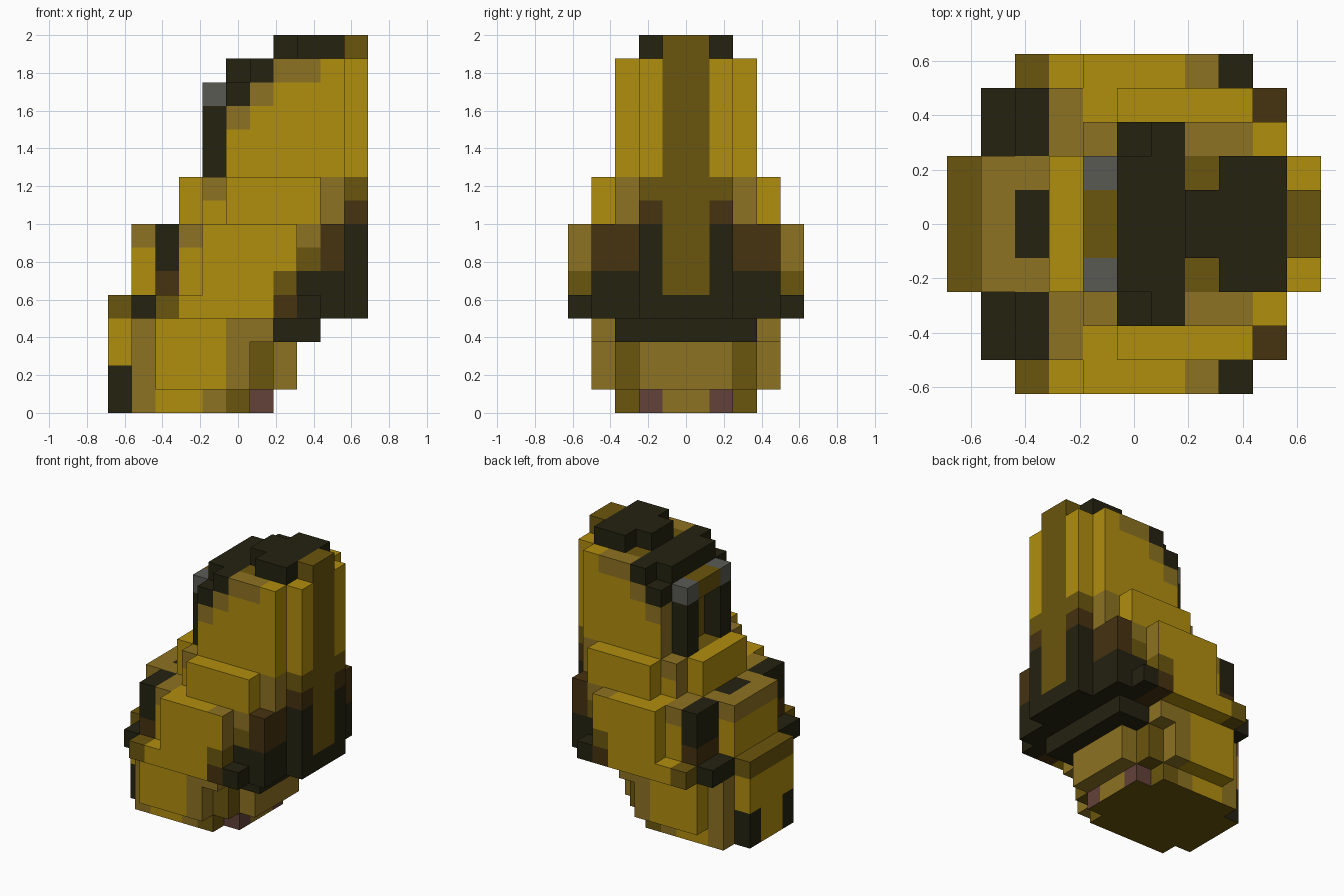
import bpy, bmesh

cube = bpy.data.objects.get("Cube")
if cube:
    bpy.data.objects.remove(cube, do_unlink=True)

U = 0.125  # block size
MATS = []


def linear(c):
    c /= 255
    return c / 12.92 if c <= 0.04045 else ((c + 0.055) / 1.055) ** 2.4


def material(name, r, g, b):
    """Make a flat colour and return its slot number."""
    mat = bpy.data.materials.new(name)
    mat.use_nodes = True
    col = (linear(r), linear(g), linear(b), 1.0)
    mat.diffuse_color = col
    bsdf = next(n for n in mat.node_tree.nodes if n.type == "BSDF_PRINCIPLED")
    bsdf.inputs["Base Color"].default_value = col
    bsdf.inputs["Roughness"].default_value = 0.9
    MATS.append(mat)
    return len(MATS) - 1


YELLOW = material("golden yellow", 176, 142, 14)
OLIVE = material("dark olive", 107, 86, 14)
TAN = material("tan", 141, 114, 34)
DARK = material("near black", 36, 34, 16)
BROWN = material("dark brown", 70, 50, 16)
GREY = material("grey", 90, 90, 84)
PINK = material("dusky pink", 98, 66, 56)


# Colour rules: i counts blocks along x, k counts layers up,
# o counts blocks outward from the centre line.
def side_colour(i, k):
    if k >= 10:  # dark stair along the top of the head, tan below it
        step = i + 8 - k
        if i == 4:
            return GREY if k == 13 else DARK
        if k == 15:
            return OLIVE if i == 10 else DARK
        if step <= 0:
            return DARK
        return TAN if step == 1 or (k == 14 and i == 8) else YELLOW
    if k >= 8:  # shoulders
        if i == 10:
            return BROWN if k == 8 else OLIVE
        return TAN if i == 9 or (i == 4 and k == 9) else YELLOW
    if k >= 5:  # upper body, darkening toward the low rear edge
        if i == 10 or (k == 5 and i >= 8):
            return DARK
        if i == 9:
            return BROWN
        if i == 2:
            return BROWN if k == 5 else DARK
        if i + k == 12 + 2 * (i == 8) and i >= 7:
            return OLIVE
        return TAN if k == 7 and i in (1, 3, 8) else YELLOW
    if k == 4:  # waist band
        if i == 1 or i > 7:
            return DARK
        if i == 7:
            return BROWN
        return OLIVE if i in (0, 2) else YELLOW
    if i == 0:  # lower body and foot
        return DARK if k < 2 else YELLOW
    if i >= 7:
        return DARK if k == 3 else TAN
    if i == 6:
        return PINK if k == 0 else TAN if k == 3 else OLIVE
    if i == 5:
        return TAN if k else OLIVE
    return TAN if i == 1 or (i == 4 and k == 0) else YELLOW


def rear_colour(o, k):  # faces toward +x
    if k == 15:
        return DARK if o else OLIVE
    if k >= 8:
        if o == 0 or (o == 1 and k == 9):
            return OLIVE
        if o == 1 and k == 8:
            return BROWN
        return TAN if o == 2 and k < 10 else YELLOW
    if k >= 5:
        if o == 0:
            return OLIVE
        if o == 4:
            return OLIVE if k == 5 else TAN
        return DARK if o == 1 or k == 5 else BROWN
    if k >= 3:
        return TAN if k == 3 and o == 3 else DARK
    if o == 2:
        return OLIVE
    return PINK if k == 0 and o == 1 else TAN


def face_colour(o, k):  # faces toward -x
    if k >= 14:
        return DARK
    if k >= 10:
        if o == 1:
            return GREY if k == 13 else DARK
        if o == 0:
            return OLIVE
        return DARK if k == 13 else TAN
    if k >= 8:
        return TAN if o == 2 else YELLOW
    if k >= 5:
        if o in (2, 3):
            return BROWN if k == 5 else DARK
        return TAN if k == 7 and o < 2 else YELLOW
    if k == 4:
        return DARK if o in (2, 3) else OLIVE
    if o == 1 and k < 2:
        return DARK
    return TAN if o == 2 else YELLOW


def top_colour(i, o):
    if i == 0:
        return OLIVE
    if i == 1:
        return TAN if o < 2 else DARK
    if i == 2:
        return TAN if o == 1 else OLIVE if o == 4 else DARK
    if i == 3:
        return TAN if o in (2, 3) else YELLOW
    if i == 4:
        return YELLOW if o > 2 else (OLIVE, GREY, TAN)[o]
    if i == 10:
        return YELLOW if o else OLIVE
    if o == 4:
        return DARK if i == 8 else TAN if i == 7 else YELLOW
    if o == 3:
        return BROWN if i == 9 else YELLOW
    if o == 2:
        return DARK if i < 7 else TAN if i < 9 else YELLOW
    return OLIVE if o == 1 and i == 7 else DARK


def colour(i, j, k, axis, sign):
    o = j if j >= 0 else -1 - j
    if axis == 0:
        return rear_colour(o, k) if sign > 0 else face_colour(o, k)
    if axis == 2 and sign > 0:
        return top_colour(i, o)
    if axis == 2 and k in (0, 13):
        return OLIVE
    return side_colour(i, k)


PARTS = {}


def tier(name, low, high, *boxes, hollow=0):
    """Stack of overlapping boxes (first x, last x, half width), mirrored in y."""
    PARTS[name] = {(i, j, k) for x0, x1, half in boxes
                   for i in range(x0, x1 + 1) for k in range(low, high + 1)
                   for o in range(hollow, half) for j in (o, -1 - o)}


tier("foot_base", 0, 0, (0, 6, 2), (1, 5, 3))
tier("lower_body", 1, 2, (0, 7, 2), (1, 6, 3), (2, 5, 4))
tier("hips", 3, 3, (0, 8, 2), (1, 8, 3), (2, 6, 4))
tier("waist_band", 4, 4, (0, 10, 2), (1, 9, 4), (2, 8, 5))
tier("upper_body", 5, 7, (1, 10, 2), (2, 9, 4), (4, 7, 5))
tier("shoulders", 8, 9, (3, 10, 2), (4, 9, 3), (5, 8, 4))
tier("front_posts", 10, 12, (4, 4, 2), hollow=1)
tier("brow", 13, 13, (4, 4, 2))
tier("head", 10, 13, (5, 10, 2), (5, 9, 3))
tier("head_top", 14, 14, (5, 10, 2), (6, 9, 3))
tier("crest", 15, 15, (7, 10, 1), (8, 9, 2))

SOLID = set().union(*PARTS.values())


def build(name, cells):
    """Outer skin of one part, with a colour per face."""
    bm = bmesh.new()
    for cell in sorted(cells):
        for axis in range(3):
            for sign in (1, -1):
                near = list(cell)
                near[axis] += sign
                if tuple(near) in SOLID:
                    continue
                corners = []
                for a, b in ((0, 0), (1, 0), (1, 1), (0, 1)):
                    p = list(cell)
                    p[axis] += sign > 0
                    p[(axis + 1) % 3] += a
                    p[(axis + 2) % 3] += b
                    corners.append(bm.verts.new(((p[0] - 5.5) * U, p[1] * U, p[2] * U)))
                face = bm.faces.new(corners[::sign])
                face.material_index = colour(*cell, axis, sign)
    bmesh.ops.remove_doubles(bm, verts=bm.verts, dist=0.001)
    mesh = bpy.data.meshes.new(name)
    bm.to_mesh(mesh)
    bm.free()
    for mat in MATS:
        mesh.materials.append(mat)
    bpy.context.collection.objects.link(bpy.data.objects.new(name, mesh))


for part, cells in PARTS.items():
    build(part, cells)
